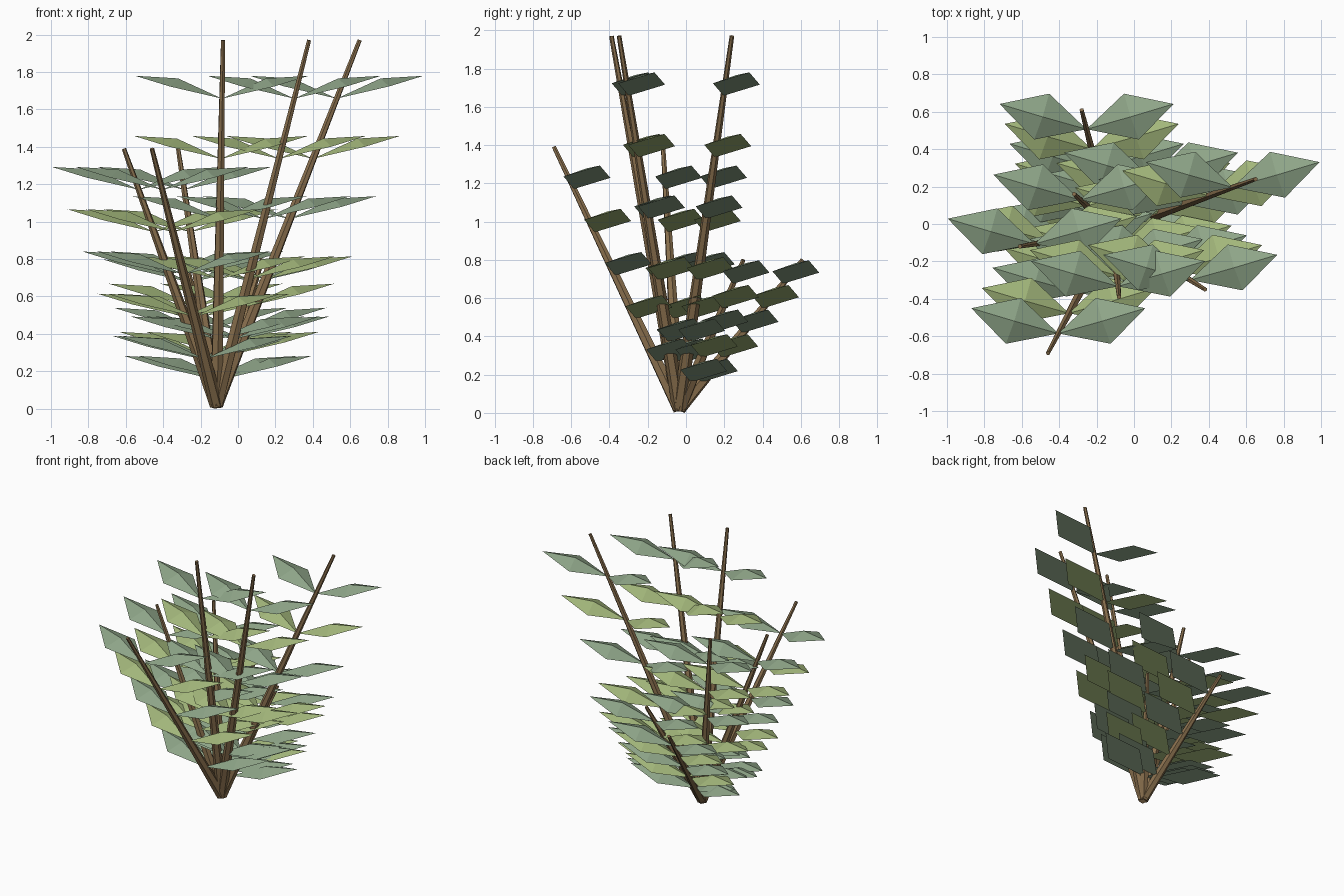
import bpy, bmesh
from mathutils import Vector

if "Cube" in bpy.data.objects:
    bpy.data.objects.remove(bpy.data.objects["Cube"])


def material(name, rgb):
    m = bpy.data.materials.new(name)
    m.diffuse_color = (*rgb, 1)
    m.use_nodes = True
    m.node_tree.nodes["Principled BSDF"].inputs["Base Color"].default_value = m.diffuse_color
    return m


bark = material("bark_brown", (0.25, 0.16, 0.075))
sage = material("sage_green", (0.275, 0.38, 0.25))
lime = material("yellow_green", (0.37, 0.48, 0.20))

ROOT = Vector((-0.115, -0.035, 0.02))
# Stem tips: three tall, three medium, two short
TIPS = [(0.65, 0.24, 1.97), (0.13, 0.30, 0.80), (-0.28, 0.61, 0.80),
        (-0.32, 0.16, 1.39), (-0.61, -0.12, 1.39), (-0.46, -0.69, 1.39),
        (-0.08, -0.39, 1.97), (0.38, -0.35, 1.97)]

# Leaf outline: base, front corner, tip, back corner, then the raised middle
LEAF = [(0, 0, 0), (0.28, -0.055, 0.065), (0.465, 0.135, 0.122),
        (0.20, 0.19, 0.058), (0.235, 0.066, 0.108)]
LEAF_FACES = [(0, 1, 4), (1, 2, 4), (2, 3, 4), (3, 0, 4), (3, 2, 1, 0)]


def finish(name, bm, mats):
    bmesh.ops.recalc_face_normals(bm, faces=bm.faces[:])
    mesh = bpy.data.meshes.new(name)
    bm.to_mesh(mesh)
    bm.free()
    for m in mats:
        mesh.materials.append(m)
    bpy.context.collection.objects.link(bpy.data.objects.new(name, mesh))


def add_leaf(bm, at, side, mat):
    vs = [bm.verts.new((at.x + side * x, at.y + y, at.z + z)) for x, y, z in LEAF]
    for f in LEAF_FACES:
        bm.faces.new([vs[i] for i in f]).material_index = mat


for n, tip in enumerate(TIPS, 1):
    tip = Vector(tip)
    axis = tip - ROOT

    # Tapered six-sided stem
    bm = bmesh.new()
    bmesh.ops.create_cone(bm, cap_ends=True, segments=6, radius1=0.037,
                          radius2=0.012, depth=axis.length)
    turn = axis.to_track_quat('Z', 'Y')
    for v in bm.verts:
        v.co = turn @ v.co + (ROOT + tip) / 2
        v.co.z = max(v.co.z, 0)
    finish(f"stem_{n}", bm, [bark])

    # Five mirrored leaf pairs in alternating greens
    bm = bmesh.new()
    for level in range(5):
        at = ROOT + axis * (0.18 + 0.165 * level)
        for side in (-1, 1):
            add_leaf(bm, at, side, level % 2)
    finish(f"leaves_{n}", bm, [sage, lime])
